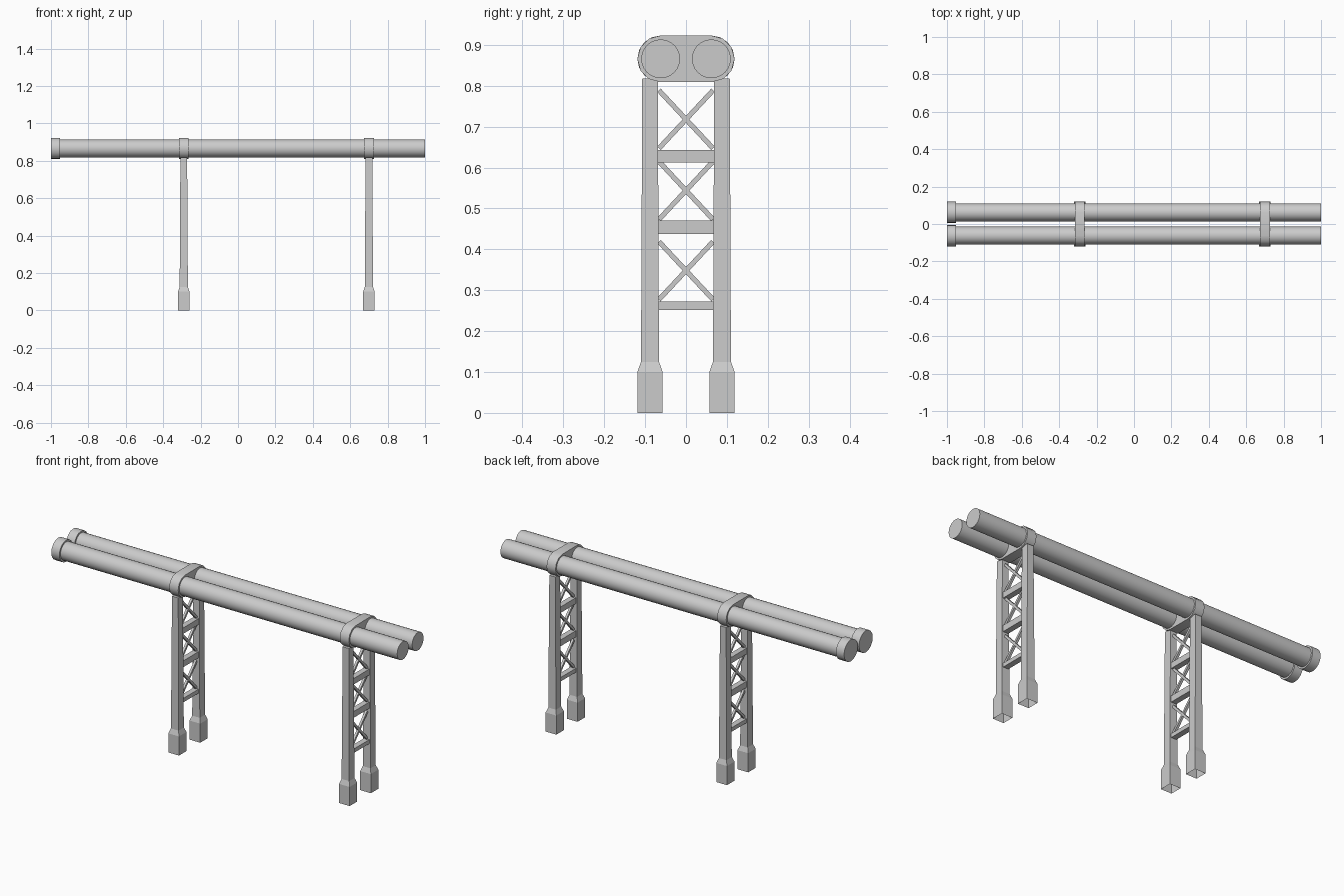
import bpy, bmesh, math
from mathutils import Matrix, Vector

cube = bpy.data.objects.get("Cube")
if cube:
    bpy.data.objects.remove(cube, do_unlink=True)

GREY = (0.6, 0.6, 0.6, 1.0)
metal = bpy.data.materials.new("grey_metal")
metal.use_nodes = True
metal.diffuse_color = GREY
metal.node_tree.nodes["Principled BSDF"].inputs["Base Color"].default_value = GREY

PIPE_Y, PIPE_Z = 0.062, 0.866
LEG_Y = 0.088
SUPPORTS = {"left": 0.70, "right": -0.29}
SIDES = {"front": -1, "back": 1}


def finish(name, bm, smooth=False):
    bmesh.ops.recalc_face_normals(bm, faces=bm.faces)
    mesh = bpy.data.meshes.new(name)
    bm.to_mesh(mesh)
    bm.free()
    obj = bpy.data.objects.new(name, mesh)
    bpy.context.collection.objects.link(obj)
    mesh.materials.append(metal)
    if smooth:
        bpy.ops.object.select_all(action='DESELECT')
        obj.select_set(True)
        bpy.context.view_layer.objects.active = obj
        bpy.ops.object.shade_smooth_by_angle(angle=math.radians(40))
    return obj


def tube(name, x0, x1, y, radius, sides):
    """Solid cylinder lying along x."""
    bm = bmesh.new()
    place = Matrix.Translation(((x0 + x1) / 2, y, PIPE_Z)) @ Matrix.Rotation(math.pi / 2, 4, 'Y')
    bmesh.ops.create_cone(bm, cap_ends=True, segments=sides, radius1=radius,
                          radius2=radius, depth=x1 - x0, matrix=place)
    return finish(name, bm, smooth=True)


def box(bm, centre, size, tilt=0.0):
    """Box turned about the x axis."""
    place = (Matrix.Translation(centre) @ Matrix.Rotation(tilt, 4, 'X')
             @ Matrix.Diagonal((*size, 1)))
    bmesh.ops.create_cube(bm, size=1, matrix=place)


def collar(name, x, half=0.026, radius=0.057, steps=6):
    """Rounded clamp that wraps both pipes."""
    bm = bmesh.new()
    ring = []
    for side in (1, -1):
        for i in range(steps + 1):
            a = -math.pi / 2 + math.pi * i / steps
            ring.append((side * (PIPE_Y + radius * math.cos(a)),
                         PIPE_Z + side * radius * math.sin(a)))
    face = bm.faces.new([bm.verts.new((x - half, y, z)) for y, z in ring])
    grown = bmesh.ops.extrude_face_region(bm, geom=[face], use_keep_orig=True)
    moved = [v for v in grown["geom"] if isinstance(v, bmesh.types.BMVert)]
    bmesh.ops.translate(bm, verts=moved, vec=(2 * half, 0, 0))
    return finish(name, bm, smooth=True)


def leg(name, x, y):
    """Tapered square post with a wide foot, open underneath."""
    bm = bmesh.new()
    levels = [(0, 0.031, 0.031), (0.1, 0.031, 0.031),
              (0.125, 0.022, 0.022), (0.818, 0.018, 0.019)]
    rings = [[bm.verts.new((x + sx * hx, y + sy * hy, z))
              for sx, sy in ((-1, -1), (1, -1), (1, 1), (-1, 1))]
             for z, hx, hy in levels]
    for low, high in zip(rings, rings[1:]):
        for i in range(4):
            j = (i + 1) % 4
            bm.faces.new((low[i], low[j], high[j], high[i]))
    bm.faces.new(rings[-1])
    return finish(name, bm)


# Twin pipes with end flanges
for side, s in SIDES.items():
    tube(side + "_pipe", -0.995, 1.0, s * PIPE_Y, 0.0475, 24)
    tube(side + "_end_flange", -1.0, -0.953, s * PIPE_Y, 0.057, 16)

# Trestle supports
for place, x in SUPPORTS.items():
    collar(place + "_pipe_clamp", x)
    for side, s in SIDES.items():
        leg(f"{place}_{side}_leg", x, s * LEG_Y)

    # Horizontal rungs
    bm = bmesh.new()
    for z0, z1 in ((0.252, 0.273), (0.437, 0.47), (0.612, 0.643)):
        box(bm, (x, 0, (z0 + z1) / 2), (0.03, 0.138, z1 - z0))
    finish(place + "_rungs", bm)

    # Crossed diagonal braces
    bm = bmesh.new()
    for z in (0.348, 0.544, 0.718):
        for tilt in (1, -1):
            box(bm, (x, 0, z), (0.012, 0.194, 0.012), tilt * math.radians(47))
    finish(place + "_cross_braces", bm)
